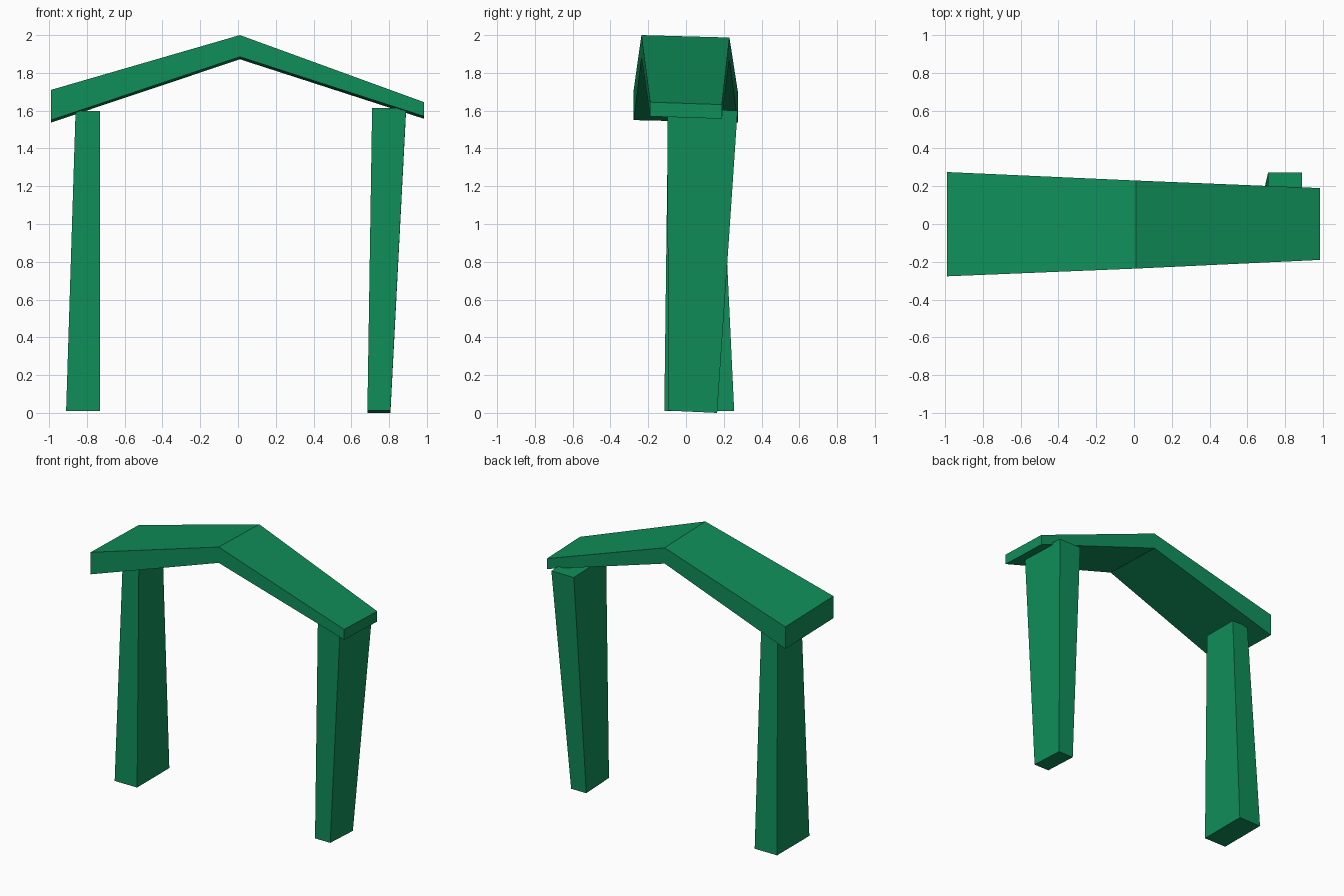
import bpy

if "Cube" in bpy.data.objects:
    bpy.data.objects.remove(bpy.data.objects["Cube"])

green = bpy.data.materials.new("green")
green.diffuse_color = (0.005, 0.27, 0.10, 1)
green.use_nodes = True
green.node_tree.nodes["Principled BSDF"].inputs["Base Color"].default_value = green.diffuse_color


def loft(name, sections):
    """Join matching closed cross-sections into one capped solid."""
    n = len(sections[0])
    verts = [p for s in sections for p in s]
    faces = [tuple(range(n))[::-1],
             tuple(range(len(verts) - n, len(verts)))]
    for k in range(len(sections) - 1):
        for i in range(n):
            a, b = k * n + i, k * n + (i + 1) % n
            faces.append((a, b, b + n, a + n))
    mesh = bpy.data.meshes.new(name)
    mesh.from_pydata(verts, [], faces)
    mesh.materials.append(green)
    obj = bpy.data.objects.new(name, mesh)
    bpy.context.collection.objects.link(obj)
    return obj


def post_section(x0, x1, y0, y1, z_front, z_back):
    return [(x0, y0, z_front), (x1, y0, z_front),
            (x1, y1, z_back), (x0, y1, z_back)]


def roof_section(x, y0, y1, bottom, top, drop=0.013):
    return [(x, y0, bottom), (x, y1, bottom - drop),
            (x, y1, top - drop), (x, y0, top)]


# Gabled roof beam, tapering from left to right and tilted slightly back
loft("roof", [roof_section(-0.99, -0.277, 0.275, 1.55, 1.71),
              roof_section(0.01, -0.236, 0.23, 1.885, 2.0),
              roof_section(0.985, -0.19, 0.19, 1.57, 1.645)])

# Left post, wider at the foot
loft("left_post", [post_section(-0.91, -0.73, -0.115, 0.255, 0.01, 0.01),
                   post_section(-0.86, -0.73, -0.095, 0.18, 1.597, 1.597)])

# Right post, wider at the head
loft("right_post", [post_section(0.685, 0.807, -0.095, 0.165, 0.012, 0.0),
                    post_section(0.71, 0.89, -0.098, 0.273, 1.614, 1.6)])
